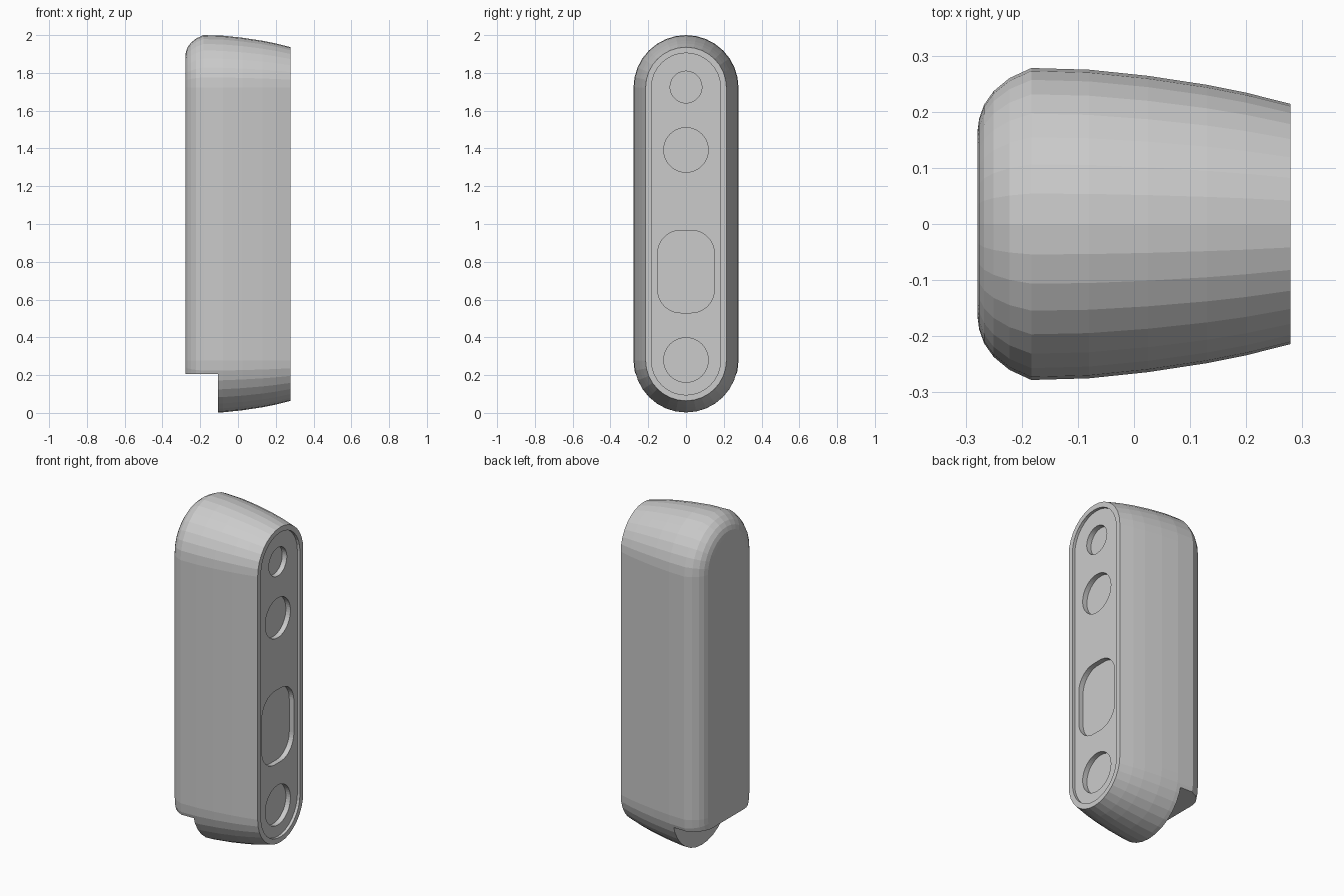
import bpy, bmesh
from math import sin, cos, pi

if "Cube" in bpy.data.objects:
    bpy.data.objects.remove(bpy.data.objects["Cube"])


def pill(x, zc, r, hz, hy=0.0, n=16):
    """Rounded outline in the YZ plane: corner radius r, straight halves hz, hy."""
    pts = []
    for cy, cz, a0 in ((hy, hz, 0), (-hy, hz, 1), (-hy, -hz, 2), (hy, -hz, 3)):
        for i in range(n // 2 + 1):
            a = (a0 + i / (n // 2)) * pi / 2
            p = (x, cy + r * cos(a), zc + cz + r * sin(a))
            if not pts or max(abs(p[k] - pts[-1][k]) for k in range(3)) > 1e-6:
                pts.append(p)
    if max(abs(pts[0][k] - pts[-1][k]) for k in range(3)) < 1e-6:
        pts.pop()
    return pts


def loft(name, rings):
    """Skin a row of outlines and cap both ends."""
    bm = bmesh.new()
    loops = [[bm.verts.new(p) for p in ring] for ring in rings]
    n = len(loops[0])
    for a, b in zip(loops, loops[1:]):
        for i in range(n):
            j = (i + 1) % n
            bm.faces.new((a[i], a[j], b[j], b[i]))
    bm.faces.new(loops[0])
    bm.faces.new(loops[-1])
    bmesh.ops.recalc_face_normals(bm, faces=bm.faces)
    me = bpy.data.meshes.new(name)
    bm.to_mesh(me)
    bm.free()
    ob = bpy.data.objects.new(name, me)
    bpy.context.collection.objects.link(ob)
    return ob


def cut(target, cutter):
    cutter.hide_render = True
    mod = target.modifiers.new("cut", 'BOOLEAN')
    mod.operation = 'DIFFERENCE'
    mod.solver = 'EXACT'
    mod.object = cutter
    bpy.context.view_layer.objects.active = target
    bpy.ops.object.modifier_apply(modifier=mod.name)
    bpy.data.objects.remove(cutter)


# Housing: stadium sections with rounded back, tapering front and recessed face
FACE = 0.262
profile = [(-0.279, 0.165), (-0.276, 0.188), (-0.267, 0.213), (-0.25, 0.237),
           (-0.222, 0.26), (-0.183, 0.278), (-0.08, 0.275), (0.025, 0.264),
           (0.13, 0.248), (0.2, 0.234), (0.279, 0.214), (0.279, 0.183), (FACE, 0.183)]
housing = loft("housing", [pill(x, 1.0, r, 0.722) for x, r in profile])

# Notch at the lower back
bpy.ops.mesh.primitive_cube_add(size=1, location=(-0.305, 0, 0.0025))
notch = bpy.context.object
notch.name = "notch_cutter"
notch.scale = (0.4, 0.8, 0.405)
cut(housing, notch)

# Shallow lens and sensor pockets: centre z, corner radius, straight half z, half y
for zc, r, hz, hy in ((1.725, 0.084, 0, 0), (1.392, 0.118, 0, 0),
                      (0.748, 0.122, 0.096, 0.028), (0.28, 0.118, 0, 0)):
    rings = [pill(x, zc, r, hz, hy, 24) for x in (FACE - 0.03, FACE + 0.1)]
    cut(housing, loft("pocket_cutter", rings))
